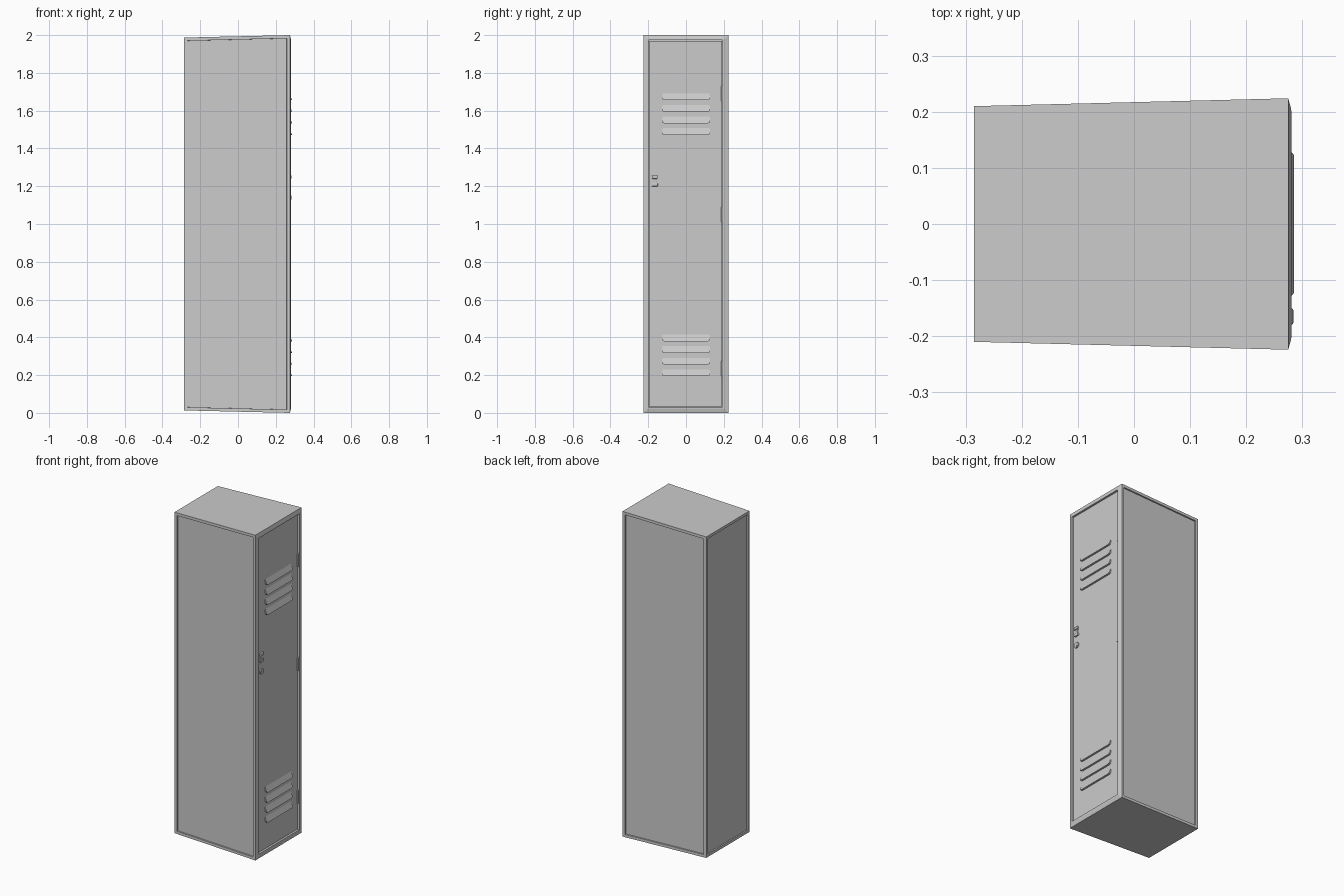
import bpy, bmesh, math
from mathutils import Matrix, Vector

if "Cube" in bpy.data.objects:
    bpy.data.objects.remove(bpy.data.objects["Cube"])

DOOR_X = 0.273  # outer face of the door


def finish(name, bm, smooth=False):
    bmesh.ops.recalc_face_normals(bm, faces=bm.faces)
    me = bpy.data.meshes.new(name)
    bm.to_mesh(me)
    bm.free()
    ob = bpy.data.objects.new(name, me)
    bpy.context.collection.objects.link(ob)
    if smooth:
        bpy.context.view_layer.objects.active = ob
        ob.select_set(True)
        bpy.ops.object.shade_smooth_by_angle(angle=math.radians(35))
        ob.select_set(False)
    return ob


def rect(bm, x, y0, y1, z0, z1):
    return [bm.verts.new((x, y, z)) for y, z in ((y0, z0), (y1, z0), (y1, z1), (y0, z1))]


def box(name, x0, x1, y0, y1, z0, z1, bevel=0.0):
    bm = bmesh.new()
    m = Matrix.Translation(((x0 + x1) / 2, (y0 + y1) / 2, (z0 + z1) / 2))
    bmesh.ops.create_cube(bm, size=1, matrix=m @ Matrix.Diagonal((x1 - x0, y1 - y0, z1 - z0, 1)))
    if bevel:
        bmesh.ops.bevel(bm, geom=bm.edges[:], offset=bevel, segments=2, affect='EDGES', profile=0.5)
    return finish(name, bm)


def cylinder(name, loc, r, length, along_x=False):
    bm = bmesh.new()
    m = Matrix.Translation(loc)
    if along_x:
        m = m @ Matrix.Rotation(math.pi / 2, 4, 'Y')
    bmesh.ops.create_cone(bm, cap_ends=True, segments=20, radius1=r, radius2=r, depth=length, matrix=m)
    return finish(name, bm, True)


# Tapered cabinet: back, front edge, raised frame lip, recessed door opening
bm = bmesh.new()
rings = [rect(bm, -0.285, -0.21, 0.21, 0.013, 1.987),
         rect(bm, 0.275, -0.224, 0.224, 0.0, 2.0),
         rect(bm, 0.280, -0.205, 0.205, 0.02, 1.98),
         rect(bm, 0.281, -0.199, 0.194, 0.031, 1.973),
         rect(bm, 0.258, -0.199, 0.194, 0.031, 1.973)]
for a, b in zip(rings, rings[1:]):
    for i in range(4):
        j = (i + 1) % 4
        bm.faces.new((a[i], a[j], b[j], b[i]))
back = bm.faces.new(rings[0])
bm.faces.new(rings[-1])
bmesh.ops.recalc_face_normals(bm, faces=bm.faces)
# Sunken panels on both sides and the back
panels = [f for f in bm.faces if f.calc_area() > 0.5
          and (abs(f.normal.y) > 0.9 or f.normal.x < -0.9)]
bmesh.ops.inset_individual(bm, faces=panels, thickness=0.024, depth=0.0)
bmesh.ops.inset_individual(bm, faces=panels, thickness=0.0005, depth=-0.008)
finish("cabinet", bm)

# Door
box("door", 0.255, DOOR_X, -0.195, 0.190, 0.035, 1.969)


# Louvre hoods sloping out towards a flat underside with clipped corners
def louvre(name, z0):
    outline = [(-0.125, 0.036), (0.125, 0.036), (0.127, 0.012), (0.123, 0.003),
               (0.115, 0.0), (-0.115, 0.0), (-0.123, 0.003), (-0.127, 0.012)]
    bm = bmesh.new()
    inner = [bm.verts.new((DOOR_X - 0.002, y, z0 + z)) for y, z in outline]
    outer = [bm.verts.new((DOOR_X + 0.012 * min(1, (0.036 - z) / 0.033), y, z0 + z))
             for y, z in outline]
    n = len(outline)
    for i in range(n):
        j = (i + 1) % n
        bm.faces.new((inner[i], inner[j], outer[j], outer[i]))
    bm.faces.new(outer)
    bm.faces.new(inner)
    bmesh.ops.triangulate(bm, faces=[f for f in bm.faces if len(f.verts) > 4])
    finish(name, bm)


for group, base in (("lower", 0.194), ("upper", 1.471)):
    for k in range(4):
        louvre(f"{group}_louvre_{k + 1}", base + k * 0.0617)

# Hinges
for k, zc in enumerate((0.235, 1.05, 1.69)):
    box(f"hinge_leaf_{k + 1}", 0.262, 0.275, 0.183, 0.193, zc - 0.04, zc + 0.04)
    cylinder(f"hinge_pin_{k + 1}", (0.275, 0.190, zc), 0.0045, 0.08)

# Latch: foot block, narrow lever and wider finger grip
box("latch_foot", 0.268, 0.281, -0.181, -0.149, 1.199, 1.217, 0.003)
box("latch_lever", 0.268, 0.279, -0.174, -0.156, 1.215, 1.242, 0.002)
box("latch_grip", 0.268, 0.284, -0.180, -0.150, 1.239, 1.257, 0.004)

# Round key lock
cylinder("lock", (0.274, -0.165, 1.141), 0.017, 0.012, True)
cylinder("lock_core", (0.276, -0.165, 1.141), 0.010, 0.012, True)
